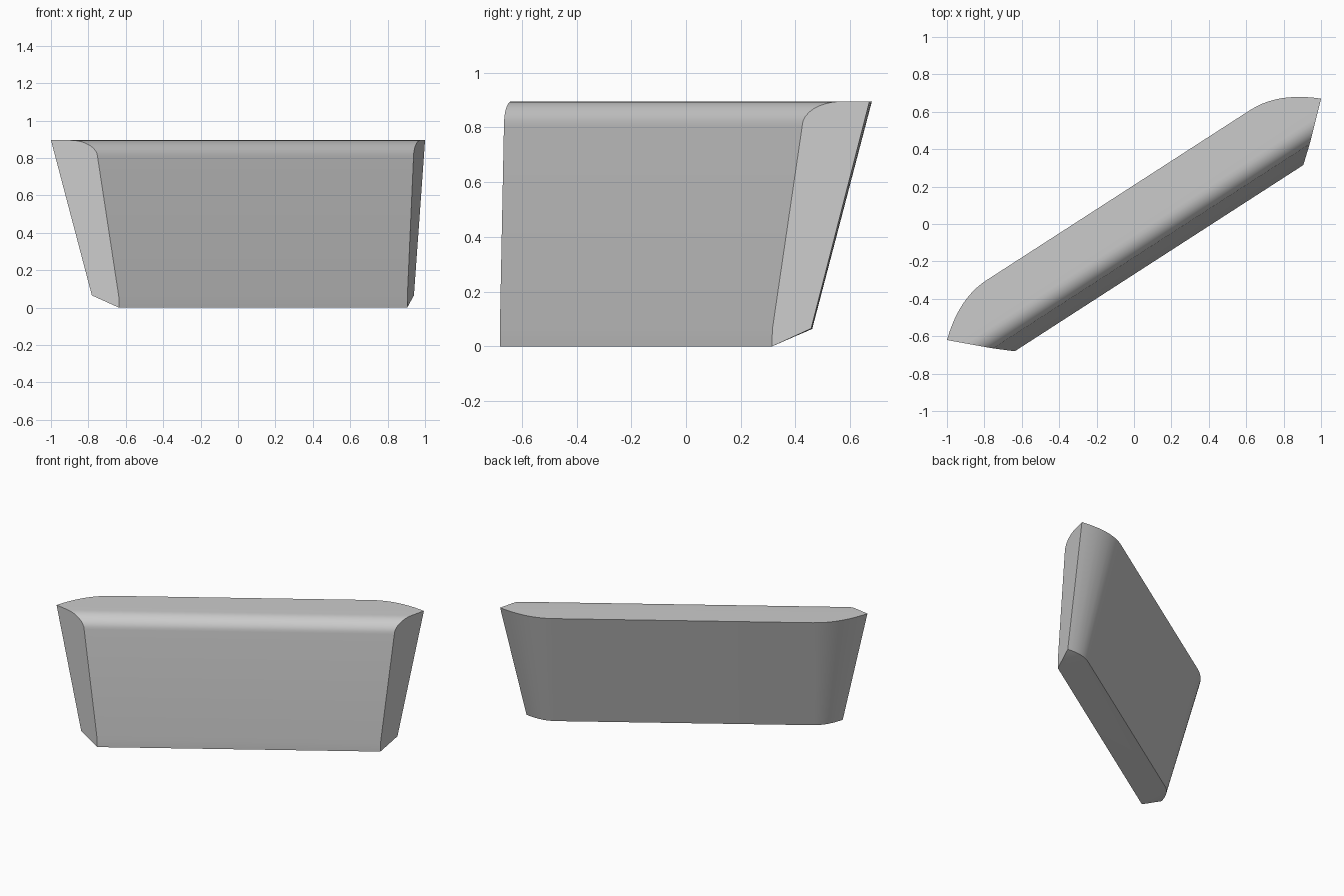
import bpy, bmesh, math
from mathutils import Matrix

cube = bpy.data.objects.get("Cube")
if cube:
    bpy.data.objects.remove(cube, do_unlink=True)

TOP = 0.895      # height of the flat top
STRAIGHT = 0.84  # half length of the straight part of the back


def end_u(n, z):
    """Half length where the slanted end plane cuts the block."""
    return 0.9175 + 1.064 * (n + 0.226) + 0.011 * z


# Front profile (depth, height): short upright foot, leaning face, rounded top edge
profile = [(-0.226, 0.0), (-0.226, 0.06)]
for i in range(9):
    a = math.pi / 2 * i / 8
    profile.append((-0.05 - 0.102 * math.cos(a), 0.805 + 0.09 * math.sin(a)))
points = [(end_u(n, z), n, z) for n, z in profile]

# Back rim curves at the top and bottom, bending forward to a tip at each end
for back, tip, z_back, z_tip in ((0.175, 0.021, TOP, TOP), (-0.046, -0.126, 0.06, 0.065)):
    tip_u = end_u(tip, z_tip)
    for i in range(11):
        t = i / 10
        points.append((STRAIGHT + (tip_u - STRAIGHT) * t,
                       back + (tip - back) * t * t,
                       z_back + (z_tip - z_back) * t))

# Mirrored halves wrapped into one solid
bm = bmesh.new()
for u, n, z in points:
    for side in (1, -1):
        bm.verts.new((side * u, n, z))
hull = bmesh.ops.convex_hull(bm, input=bm.verts[:])
loose = [v for v in bm.verts if not v.link_faces]
bmesh.ops.delete(bm, geom=loose, context='VERTS')
bmesh.ops.dissolve_limit(bm, angle_limit=math.radians(0.5),
                         verts=bm.verts[:], edges=bm.edges[:])
bmesh.ops.recalc_face_normals(bm, faces=bm.faces[:])
turn = Matrix.Rotation(math.atan2(0.995, 1.542), 4, 'Z')
bm.transform(turn @ Matrix.Translation((0.0136, 0, 0)))

mesh = bpy.data.meshes.new("slanted_block")
bm.to_mesh(mesh)
bm.free()
block = bpy.data.objects.new("slanted_block", mesh)
bpy.context.collection.objects.link(block)

# Plain grey
grey = bpy.data.materials.new("plain_grey")
grey.use_nodes = True
colour = (0.6, 0.6, 0.6, 1)
grey.diffuse_color = colour
grey.node_tree.nodes["Principled BSDF"].inputs["Base Color"].default_value = colour
mesh.materials.append(grey)

bpy.ops.object.select_all(action='DESELECT')
block.select_set(True)
bpy.context.view_layer.objects.active = block
bpy.ops.object.shade_smooth_by_angle(angle=math.radians(30))
